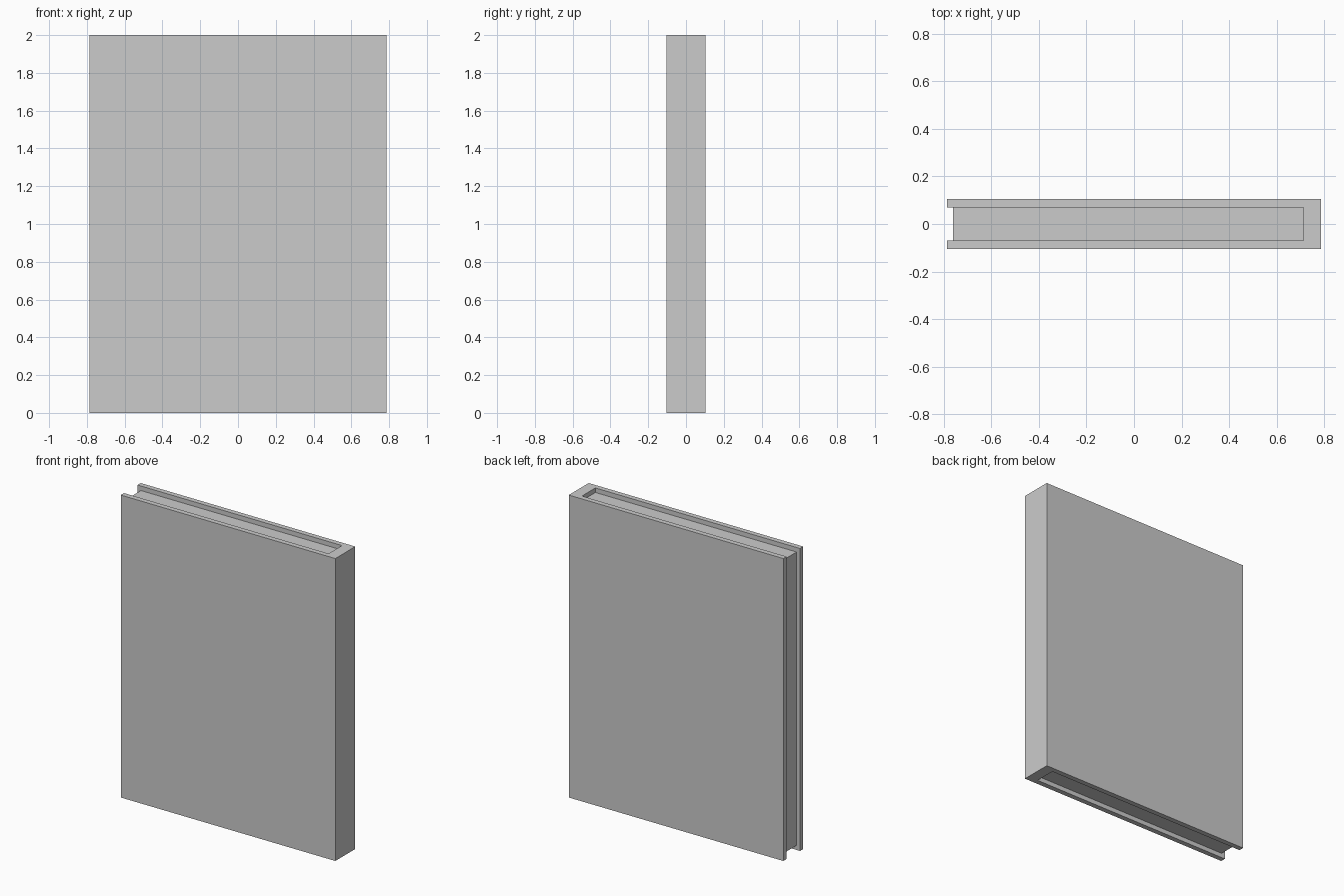
import bpy, bmesh

if "Cube" in bpy.data.objects:
    bpy.data.objects.remove(bpy.data.objects["Cube"])

H, X, Y = 2.0, 0.785, 0.104      # height, half width, half thickness
BOARD, SPINE = 0.034, 0.073      # cover board and spine thickness
INSET_X, INSET_Z = 0.025, 0.03   # how far the pages sit inside the cover


def extrude_profile(name, points, z0, z1):
    """Extrude a counter-clockwise xy outline from z0 to z1."""
    bm = bmesh.new()
    face = bm.faces.new([bm.verts.new((x, y, z0)) for x, y in points])
    ext = bmesh.ops.extrude_face_region(bm, geom=[face])
    verts = [g for g in ext["geom"] if isinstance(g, bmesh.types.BMVert)]
    bmesh.ops.translate(bm, verts=verts, vec=(0, 0, z1 - z0))
    bmesh.ops.recalc_face_normals(bm, faces=bm.faces)
    mesh = bpy.data.meshes.new(name)
    bm.to_mesh(mesh)
    bm.free()
    obj = bpy.data.objects.new(name, mesh)
    bpy.context.collection.objects.link(obj)
    return obj


inner_y, inner_x = Y - BOARD, X - SPINE

# Cover: two boards joined by the spine, one U-shaped profile
extrude_profile("cover", [(-X, -Y), (X, -Y), (X, Y), (-X, Y),
                          (-X, inner_y), (inner_x, inner_y),
                          (inner_x, -inner_y), (-X, -inner_y)], 0, H)

# Page block, set back from the open edges
page_x = -X + INSET_X
extrude_profile("pages", [(page_x, -inner_y), (inner_x, -inner_y),
                          (inner_x, inner_y), (page_x, inner_y)],
                INSET_Z, H - INSET_Z)
